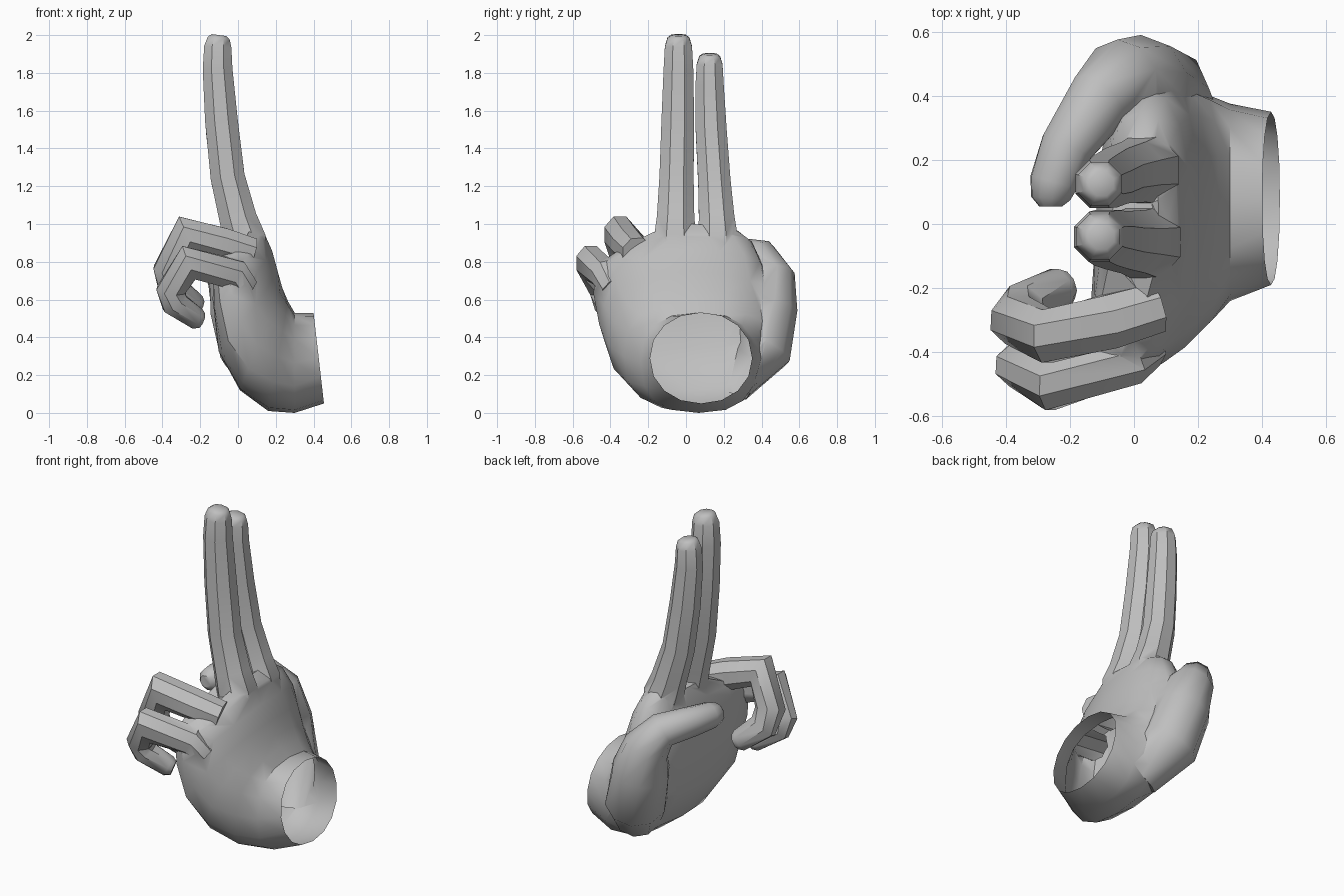
import bpy, bmesh, math
from mathutils import Vector

if "Cube" in bpy.data.objects:
    bpy.data.objects.remove(bpy.data.objects["Cube"])

skin = bpy.data.materials.new("grey")
skin.diffuse_color = (0.52, 0.52, 0.52, 1)
skin.use_nodes = True
skin.node_tree.nodes["Principled BSDF"].inputs["Base Color"].default_value = skin.diffuse_color


def loft(name, rings):
    """Closed skin through rings of equal length."""
    bm = bmesh.new()
    loops = [[bm.verts.new(p) for p in r] for r in rings]
    n = len(loops[0])
    for a, b in zip(loops, loops[1:]):
        for i in range(n):
            j = (i + 1) % n
            bm.faces.new((a[i], a[j], b[j], b[i]))
    bm.faces.new(loops[0][::-1])
    bm.faces.new(loops[-1])
    bmesh.ops.recalc_face_normals(bm, faces=bm.faces)
    me = bpy.data.meshes.new(name)
    bm.to_mesh(me)
    bm.free()
    me.materials.append(skin)
    ob = bpy.data.objects.new(name, me)
    bpy.context.collection.objects.link(ob)
    return ob


def sweep(name, path, ref, sides=8):
    """Tube along (x, y, z, radius) points; ref is the sideways direction."""
    pts = [Vector(p[:3]) for p in path]
    rings = []
    for i, p in enumerate(pts):
        d_in = (p - pts[max(i - 1, 0)]).normalized()
        d_out = (pts[min(i + 1, len(pts) - 1)] - p).normalized()
        t = (d_in + d_out).normalized()
        u = Vector(ref)
        u = (u - t * u.dot(t)).normalized()
        v = t.cross(u)
        r = path[i][3] * 1.05
        # widen bent corners so the tube keeps its thickness
        bend = 1.0
        if 0 < i < len(pts) - 1:
            bend = min(1.25, 1 / max(0.5, t.dot(d_out)))
        ang = [2 * math.pi * (k + 0.5) / sides for k in range(sides)]
        rings.append([p + u * r * math.cos(a) + v * r * bend * math.sin(a) for a in ang])
    return loft(name, rings)


# palm: sections fan from the open wrist (facing +x) round to the knuckles
# back x, back z, front x, front z, y min, y max
sections = [
    (0.40, 0.53, 0.455, 0.05, -0.19, 0.35),
    (0.30, 0.53, 0.30, 0.00, -0.24, 0.375),
    (0.265, 0.59, 0.16, 0.01, -0.33, 0.41),
    (0.235, 0.66, 0.01, 0.12, -0.41, 0.44),
    (0.21, 0.75, -0.10, 0.34, -0.46, 0.45),
    (0.18, 0.86, -0.12, 0.64, -0.49, 0.42),
    (0.14, 0.95, -0.10, 0.86, -0.48, 0.35),
    (0.08, 1.00, -0.07, 0.95, -0.43, 0.26),
]


def power(c, e):
    return math.copysign(abs(c) ** e, c)


rings = []
for k, (bx, bz, fx, fz, y0, y1) in enumerate(sections):
    ring = []
    skew = max(0, k - 2) / 5          # knuckle line drops to the little finger
    e = 0.95 if k == 0 else 0.8
    for i in range(16):
        a = 2 * math.pi * i / 16
        c, s = power(math.cos(a), e), power(math.sin(a), e)
        y = (y0 + y1) / 2 + (y1 - y0) / 2 * s
        low = skew * min(0, y + 0.09)
        ring.append(Vector(((bx + fx) / 2 + (bx - fx) / 2 * c + 0.25 * low, y,
                            (bz + fz) / 2 + (bz - fz) / 2 * c + 0.5 * low)))
    rings.append(ring)
hand = loft("hand", rings)
digits = []

# straight fingers: y at base, y at tip, height, thickness
for name, yb, yt, top, k in (("middle_finger", -0.06, -0.04, 2.0, 1.0),
                             ("index_finger", 0.175, 0.125, 1.9, 0.95)):
    prof = [(0.05, 0.80, 0.10), (0.035, 0.92, 0.115), (0.0, 1.03, 0.102),
            (-0.055, 1.25, 0.093), (-0.088, 1.55, 0.089), (-0.108, 1.82, 0.081),
            (-0.107, 1.94, 0.074), (-0.102, 1.985, 0.060), (-0.10, 2.0, 0.04)]
    path = []
    for x, z, r in prof:
        f = min(1, max(0, z - 0.8) / 0.9)
        zz = z if z <= 1 else 1 + (z - 1) * (top - 1)
        path.append((x, yb + (yt - yb) * f, zz, r * k))
    digits.append(sweep(name, path, (0, 1, 0)))

# curled fingers
digits.append(sweep("ring_finger", [
    (0.07, -0.26, 0.85, 0.08), (-0.08, -0.305, 0.895, 0.087),
    (-0.27, -0.35, 0.945, 0.085), (-0.365, -0.30, 0.76, 0.08),
    (-0.345, -0.26, 0.66, 0.075), (-0.23, -0.20, 0.57, 0.065),
    (-0.205, -0.19, 0.555, 0.045)], (0, 1, 0)))
digits.append(sweep("little_finger", [
    (0.04, -0.38, 0.66, 0.07), (-0.02, -0.425, 0.735, 0.08),
    (-0.26, -0.505, 0.795, 0.078), (-0.355, -0.44, 0.65, 0.072),
    (-0.335, -0.42, 0.58, 0.068), (-0.22, -0.36, 0.50, 0.058),
    (-0.195, -0.35, 0.49, 0.042)], (0, 1, 0)))

# thumb with its thick base
digits.append(sweep("thumb", [
    (0.17, 0.23, 0.17, 0.13), (0.07, 0.385, 0.34, 0.165),
    (0.01, 0.425, 0.56, 0.158), (-0.04, 0.44, 0.72, 0.125),
    (-0.11, 0.385, 0.82, 0.095), (-0.21, 0.24, 0.845, 0.082),
    (-0.25, 0.13, 0.85, 0.074), (-0.26, 0.08, 0.85, 0.06),
    (-0.26, 0.055, 0.85, 0.035)], (1, 0, 0.6), sides=10))

# fuse the digits into the hand
bpy.context.view_layer.objects.active = hand
hand.select_set(True)
for d in digits:
    m = hand.modifiers.new("fuse", 'BOOLEAN')
    m.operation = 'UNION'
    m.solver = 'EXACT'
    m.object = d
    bpy.ops.object.modifier_apply(modifier=m.name)
    bpy.data.objects.remove(d)

# open the wrist: remove the end cap
bm = bmesh.new()
bm.from_mesh(hand.data)
cap = [f for f in bm.faces if f.normal.x > 0.9 and f.calc_center_median().x > 0.4]
bmesh.ops.delete(bm, geom=cap, context='FACES')
bm.to_mesh(hand.data)
bm.free()
bpy.ops.object.shade_smooth_by_angle(angle=math.radians(40))
